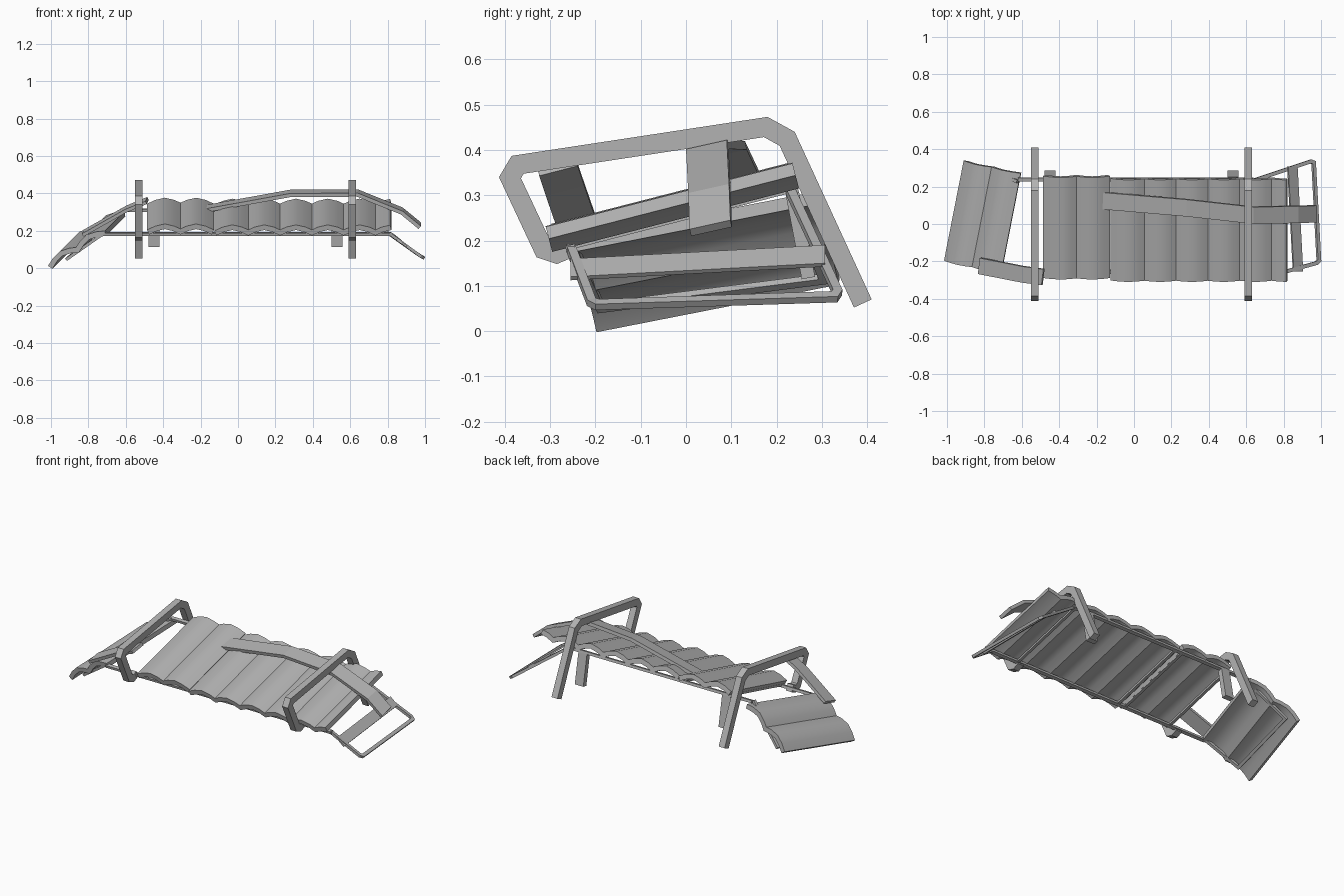
import bpy, bmesh
from math import radians
from mathutils import Vector as V

cube = bpy.data.objects.get("Cube")
if cube:
    bpy.data.objects.remove(cube, do_unlink=True)

grey = bpy.data.materials.new("plain_grey")
grey.use_nodes = True
grey.diffuse_color = (0.45, 0.45, 0.45, 1)
grey.node_tree.nodes["Principled BSDF"].inputs["Base Color"].default_value = grey.diffuse_color


def sweep(name, path, side, thick, smooth=False):
    """Carry a flat rectangular section along a bent path with mitred corners."""
    path, side = [V(p) for p in path], V(side)
    steps = [(b - a).normalized() for a, b in zip(path, path[1:])]
    bm = bmesh.new()
    rings = []
    for i, p in enumerate(path):
        a, b = steps[max(i - 1, 0)], steps[min(i, len(steps) - 1)]
        na, nb = side.cross(a).normalized(), side.cross(b).normalized()
        n = (na + nb).normalized()
        n *= thick / max(n.dot(na), 0.5)
        h = side / 2
        rings.append([bm.verts.new(c) for c in (p - h, p + h, p + h + n, p - h + n)])
    for r, s in zip(rings, rings[1:]):
        for k in range(4):
            j = (k + 1) % 4
            bm.faces.new((r[k], r[j], s[j], s[k]))
    bm.faces.new(rings[0])
    bm.faces.new(rings[-1])
    bmesh.ops.recalc_face_normals(bm, faces=bm.faces)
    mesh = bpy.data.meshes.new(name)
    bm.to_mesh(mesh)
    bm.free()
    mesh.materials.append(grey)
    obj = bpy.data.objects.new(name, mesh)
    bpy.context.collection.objects.link(obj)
    if smooth:
        bpy.ops.object.select_all(action='DESELECT')
        obj.select_set(True)
        bpy.context.view_layer.objects.active = obj
        bpy.ops.object.shade_smooth_by_angle(angle=radians(35))
    return obj


def cushion(name, start, end, side, waves):
    """Padded sheet with rounded ridges and creased valleys; start and end lie on its centre line."""
    start, end, side = V(start), V(end), V(side)
    up = (end - start).cross(side).normalized()
    count = round(waves * 4)
    rise = (0, 0.02, 0.03, 0.02)
    path = [start.lerp(end, i / count) + up * rise[i % 4] for i in range(count + 1)]
    sweep(name, path, side, -0.028, True)


def loop(name, path, inward):
    """Thin bent end frame lying in one plane."""
    p = [V(c) for c in path]
    normal = (p[1] - p[0]).cross(p[2] - p[1]).normalized()
    if normal.z < 0:
        normal.negate()
    sweep(name, path, normal * 0.016, inward)


# Bed cushions, sloping up towards the back
across = (0, 0.545, 0.14)
cushion("bed_cushion_short", (-0.475, -0.01, 0.25), (-0.14, -0.01, 0.25), across, 2)
cushion("bed_cushion_long", (-0.115, -0.023, 0.245), (0.82, -0.023, 0.245), across, 5.5)

# Head cushion, dropping away at the right end
cushion("head_cushion", (-0.94, 0.07, 0.05), (-0.655, 0.008, 0.225), (0.105, 0.535, 0.105), 2)

# Bed rails and cross bars
for name, x0, x1, y, z in (("front_rail", -0.72, 0.82, -0.257, 0.19),
                           ("back_rail", -0.62, 0.64, 0.236, 0.318)):
    sweep(name, [(x0, y, z), (x1, y, z)], (0, 0.02, 0.005), 0.016)
for x in (-0.47, -0.15, -0.1, 0.62):
    sweep("cross_bar", [(x, -0.255, 0.18), (x, 0.235, 0.306)], (0.018, 0, 0), 0.012)

# End frames
loop("head_frame", [(-0.62, 0.236, 0.315), (-0.84, 0.315, 0.11),
                    (-0.92, -0.195, 0.045), (-0.72, -0.258, 0.185)], 0.018)
loop("foot_frame", [(0.63, 0.24, 0.31), (0.945, 0.345, 0.085), (0.968, 0.335, 0.07),
                    (0.997, -0.2, 0.053), (0.98, -0.218, 0.062), (0.81, -0.265, 0.185)], -0.02)

# Flat slat across the foot frame
sweep("foot_slat", [(0.88, -0.255, 0.14), (0.85, 0.307, 0.17)], (0.05, 0, -0.04), -0.01)

# Two arched legs, each with a short back leg beside it
arch = [(0.41, 0.07), (0.24, 0.44), (0.18, 0.473), (-0.385, 0.387),
        (-0.413, 0.34), (-0.33, 0.163), (-0.285, 0.148), (-0.245, 0.165)]
for x, label in ((-0.53, "right"), (0.61, "left")):
    sweep(label + "_leg_arch", [(x, y, z) for y, z in arch], (0.04, 0, 0), 0.043)
    sweep(label + "_short_leg", [(x + (0.08 if x < 0 else -0.08), y, z)
          for y, z in ((0.285, 0.12), (0.25, 0.305))], (0.058, 0, 0), 0.03)

# Bent arm boards
sweep("long_arm_board", [(-0.19, 0.125, 0.325), (0.28, 0.085, 0.41), (0.64, 0.045, 0.412),
                         (0.88, 0.05, 0.315), (0.978, 0.053, 0.235)], (0, 0.09, 0.02), 0.02)
sweep("short_arm_board", [(-0.83, -0.225, 0.195), (-0.6, -0.27, 0.325), (-0.49, -0.285, 0.37)],
      (0.01, 0.085, 0.022), 0.018)
